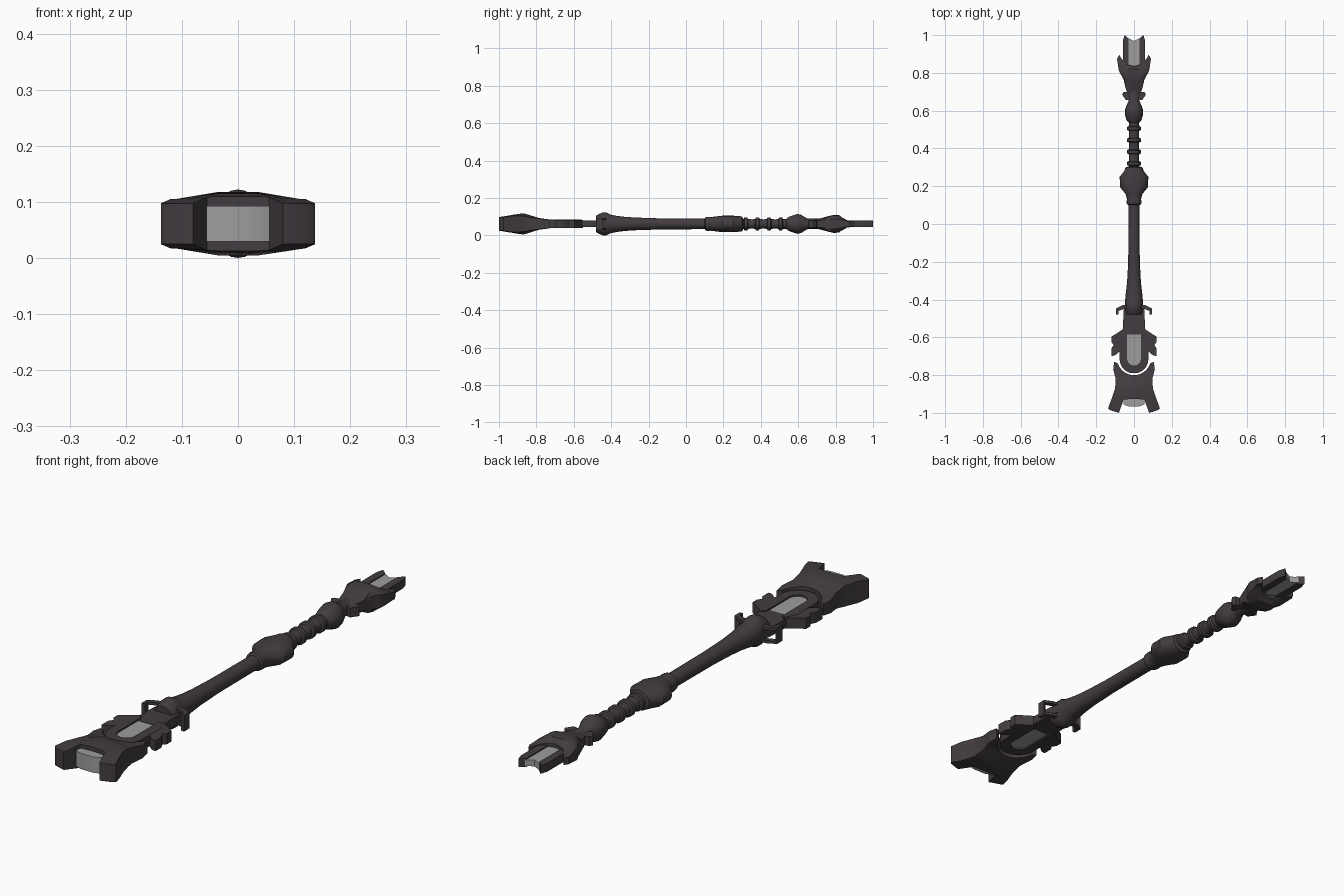
import bpy, bmesh, math
from mathutils import Vector

if "Cube" in bpy.data.objects:
    bpy.data.objects.remove(bpy.data.objects["Cube"])

MID = 0.061  # height of the long axis


def material(name, color):
    m = bpy.data.materials.new(name)
    m.use_nodes = True
    m.diffuse_color = color
    m.node_tree.nodes["Principled BSDF"].inputs["Base Color"].default_value = color
    return m


DARK = material("dark_metal", (0.055, 0.045, 0.052, 1))
GREY = material("grey_core", (0.34, 0.34, 0.34, 1))


def finish(name, bm, mat, angle=32):
    bmesh.ops.recalc_face_normals(bm, faces=bm.faces)
    mesh = bpy.data.meshes.new(name)
    bm.to_mesh(mesh)
    bm.free()
    mesh.materials.append(mat)
    ob = bpy.data.objects.new(name, mesh)
    bpy.context.collection.objects.link(ob)
    ob.location.z = MID
    bpy.ops.object.select_all(action='DESELECT')
    ob.select_set(True)
    bpy.context.view_layer.objects.active = ob
    bpy.ops.object.shade_smooth_by_angle(angle=math.radians(angle))
    return ob


def lerp(table, t):
    """Piecewise linear lookup in a sorted list of pairs."""
    if t <= table[0][0]:
        return table[0][1]
    for (a, u), (b, v) in zip(table, table[1:]):
        if t <= b:
            return u + (v - u) * (t - a) / (b - a)
    return table[-1][1]


def turned(name, rings, sides=24):
    """Elliptical rings (y, half width, half height) joined along y."""
    bm = bmesh.new()
    loops = []
    for y, rx, rz in rings:
        angles = [2 * math.pi * i / sides for i in range(sides)]
        loops.append([bm.verts.new((rx * math.cos(a), y, rz * math.sin(a))) for a in angles])
    for p, q in zip(loops, loops[1:]):
        for i in range(sides):
            j = (i + 1) % sides
            bm.faces.new((p[i], p[j], q[j], q[i]))
    bm.faces.new(loops[0])
    bm.faces.new(loops[-1])
    return finish(name, bm, DARK)


def plate(name, outline, height, mat=DARK, rim=0.7, inset=0.01, xcuts=(), ycuts=()):
    """Plan outline thickened both ways by height(x, y), with a chamfered rim."""
    bm = bmesh.new()
    face = bm.faces.new([bm.verts.new((x, y, 0)) for x, y in outline])
    face.normal_update()
    bmesh.ops.inset_region(bm, faces=[face], thickness=inset, use_even_offset=True)
    cuts = [((c, 0, 0), (1, 0, 0)) for c in xcuts] + [((0, c, 0), (0, 1, 0)) for c in ycuts]
    for co, no in cuts:
        geom = bm.verts[:] + bm.edges[:] + bm.faces[:]
        bmesh.ops.bisect_plane(bm, geom=geom, plane_co=co, plane_no=no)
    key = lambda v: (round(v.co.x, 5), round(v.co.y, 5))
    edge = {key(v) for v in bm.verts if v.is_boundary}
    old = bm.verts[:]
    res = bmesh.ops.extrude_face_region(bm, geom=bm.faces[:], use_keep_orig=True)
    new = [g for g in res["geom"] if isinstance(g, bmesh.types.BMVert)]
    for verts, sign in ((old, -1), (new, 1)):
        for v in verts:
            v.co.z = sign * height(v.co.x, v.co.y) * (rim if key(v) in edge else 1)
    return finish(name, bm, mat)


def flat(h):
    return lambda x, y: h


def both(half):
    return half + [(-x, y) for x, y in reversed(half) if abs(x) > 1e-6]


def pair(name, outline, height, **kw):
    plate("left_" + name, outline, height, **kw)
    plate("right_" + name, [(-x, y) for x, y in outline], height, **kw)


def arc(r, cy, start, end, n=10):
    return [(r * math.sin(math.radians(start + (end - start) * i / n)),
             cy - r * math.cos(math.radians(start + (end - start) * i / n)))
            for i in range(n + 1)]


# Flared head with two horns and a curved seat behind
ridge = [(-1, .049), (-.93, .061), (-.87, .057), (-.84, .049), (-.79, .041), (-.73, .034)]
head_half = arc(.09, -.71, 0, 72, 8)
head_half[0] = (0, -.8)
head_half += [(.105, -.73), (.11, -.77), (.097, -.82), (.1, -.87), (.115, -.915),
              (.137, -.975), (.128, -.985), (.08, -1), (.055, -.93), (0, -.925)]
plate("head", both(head_half), lambda x, y: lerp(ridge, y) - .07 * max(0, abs(x) - .03),
      rim=.8, xcuts=(-.035, .035), ycuts=(-.93, -.87, -.84, -.79))
plate("head_core", both([(.056, -.9), (.056, -.955), (.03, -.965), (0, -.965)]),
      flat(.033), GREY, rim=.97, inset=.004)

# Rounded frame holding the large core
outer = arc(.076, -.715, 0, 90)
inner = arc(.037, -.712, 0, 90)
frame_half = outer + [(.076, -.6), (.055, -.56), (.037, -.56)] + inner[::-1]
plate("core_frame", [p for p in frame_half if p[0] > 1e-6][:-1] + [(.004, -.749)]
      + [(-.004, -.749)] + [(-x, y) for x, y in reversed(frame_half[:-1]) if x > 1e-6],
      flat(.035), rim=.65, inset=.008)
plate("large_core", both([(0, -.752), (.02, -.752), (.039, -.72), (.039, -.575), (0, -.575)]),
      flat(.02), GREY, rim=.8, inset=.008)

# Side guards
pair("guard", [(.05, -.55), (.07, -.565), (.12, -.597), (.12, -.625), (.108, -.64),
               (.12, -.66), (.12, -.7), (.1, -.695), (.07, -.67)], flat(.031), rim=.7, inset=.008)

# Neck between frame and shaft
plate("neck", both([(0, -.585), (.05, -.585), (.058, -.56), (.056, -.46), (.046, -.42), (0, -.42)]),
      flat(.029), rim=.6, inset=.01)

# Hooked brackets beside the collar
hook = [(.03, -.425), (.06, -.43), (.095, -.447), (.095, -.48), (.081, -.48),
        (.081, -.46), (.055, -.45), (.03, -.45)]
for level, z in (("upper", .027), ("lower", -.027)):
    pair(level + "_hook", hook, flat(.007), rim=.8, inset=.003)
    for ob in bpy.context.collection.objects:
        if level + "_hook" in ob.name:
            ob.location.z = MID + z
pair("hook_bar", [(.081, -.48), (.095, -.48), (.095, -.447), (.081, -.455)],
     flat(.032), rim=.9, inset=.003)

# Long shaft with collar, flare and grip swelling
turned("shaft", [(-.48, .042, .044), (-.465, .046, .053), (-.445, .048, .061), (-.425, .048, .061),
                 (-.405, .047, .05), (-.37, .044, .043), (-.33, .039, .038), (-.27, .034, .034),
                 (-.15, .03, .03), (.1, .03, .028), (.105, .038, .036), (.12, .04, .038),
                 (.13, .037, .036), (.16, .045, .04), (.195, .074, .044), (.25, .076, .044),
                 (.28, .052, .042), (.3, .045, .04), (.305, .028, .028)])

# Beaded section
beads = []
for k in range(4):
    y = .32 + k * .062
    beads += [(y - .028, .026, .024), (y - .012, .028, .027), (y - .008, .037, .034),
              (y + .008, .037, .034), (y + .012, .028, .027)]
turned("beads", beads + [(.56, .026, .024)])
turned("ball", [(.535, .026, .026), (.55, .04, .038), (.575, .047, .046), (.595, .049, .053),
                (.615, .045, .049), (.635, .036, .036), (.65, .03, .028), (.74, .035, .028)])

# Tail cuff, its spurs, prongs and small core
cuff_ridge = [(.66, .026), (.72, .031), (.76, .042), (.79, .049), (.82, .047), (.86, .034), (.9, .027)]
cuff_half = [(0, .665), (.03, .665), (.034, .69), (.045, .72), (.055, .765), (.08, .81),
             (.09, .875), (.078, .895), (.062, .87), (.04, .845), (0, .835)]
plate("tail_cuff", both(cuff_half), lambda x, y: lerp(cuff_ridge, y) * math.sqrt(1 - (x / .13) ** 2),
      rim=.65, xcuts=(-.05, -.025, .025, .05), ycuts=(.72, .76, .79, .82, .86))
pair("spur", [(.022, .66), (.042, .655), (.063, .685), (.055, .698), (.03, .7)],
     flat(.027), rim=.7, inset=.006)
pair("prong", [(.028, .82), (.059, .83), (.059, .97), (.05, 1), (.028, .98)],
     flat(.023), rim=.75, inset=.006)
plate("small_core", both([(0, .81), (.031, .81), (.031, .985), (0, .968)]),
      flat(.014), GREY, rim=.9, inset=.004)
